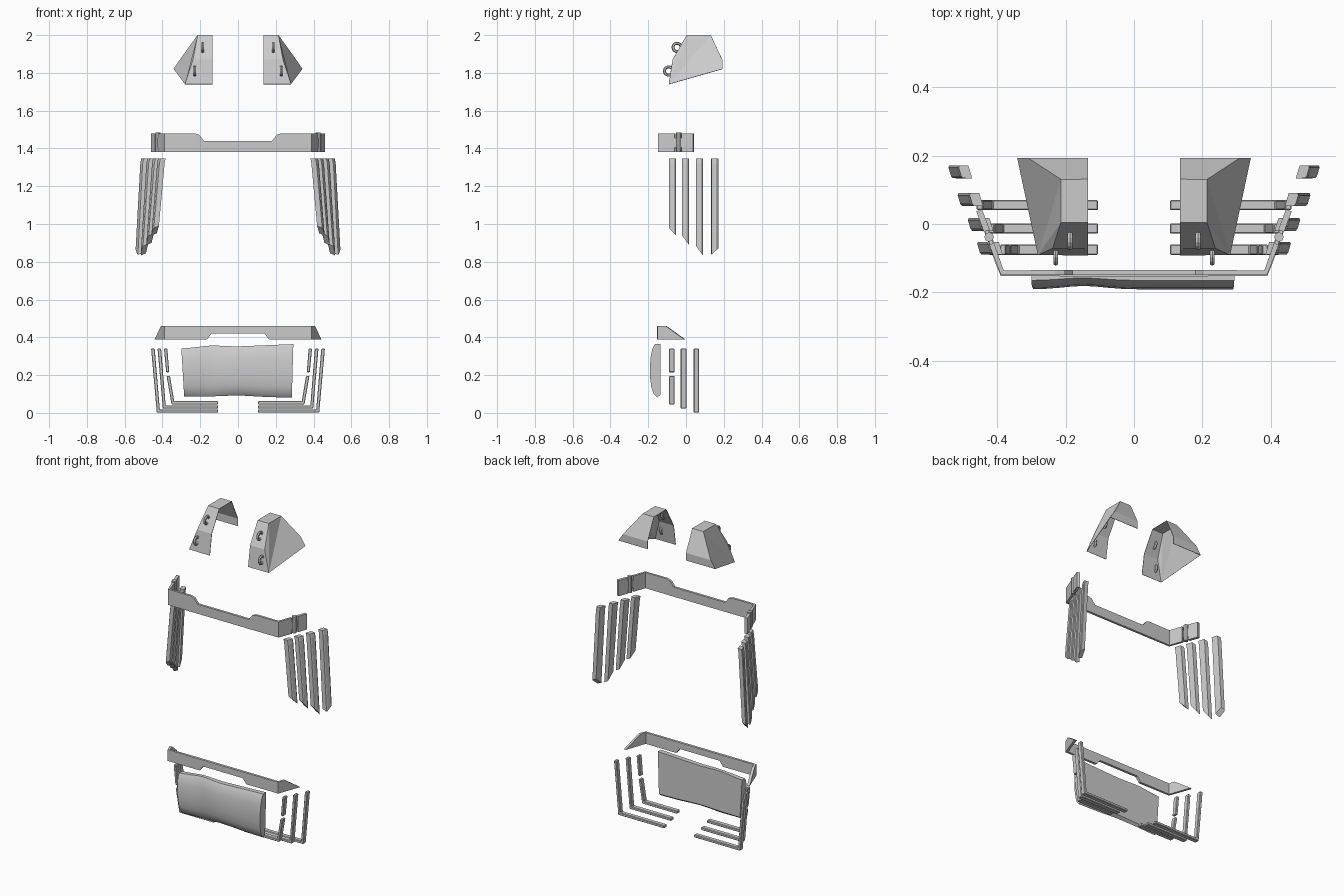
import bpy, bmesh, math
from mathutils import Vector

if "Cube" in bpy.data.objects:
    bpy.data.objects.remove(bpy.data.objects["Cube"])


def make(name, verts, faces, mirror=True, thick=0, bevel=0):
    me = bpy.data.meshes.new(name)
    bm = bmesh.new()
    vs = [bm.verts.new(v) for v in verts]
    for f in faces:
        bm.faces.new([vs[i] for i in f])
    bmesh.ops.recalc_face_normals(bm, faces=bm.faces)
    bm.to_mesh(me)
    bm.free()
    ob = bpy.data.objects.new(name, me)
    bpy.context.collection.objects.link(ob)
    if bevel:
        b = ob.modifiers.new("bevel", "BEVEL")
        b.width, b.segments = bevel, 1
    if mirror:
        ob.modifiers.new("mirror", "MIRROR")
    if thick:
        s = ob.modifiers.new("thickness", "SOLIDIFY")
        s.thickness, s.offset = thick, 0
    return ob


def loft(name, loops, **kw):
    """Closed solid through equal-length loops, capped at both ends."""
    n = len(loops[0])
    faces = [(k*n + i, k*n + (i+1) % n, (k+1)*n + (i+1) % n, (k+1)*n + i)
             for k in range(len(loops) - 1) for i in range(n)]
    faces += [tuple(range(n)), tuple(range((len(loops)-1)*n, len(loops)*n))]
    return make(name, [p for l in loops for p in l], faces, **kw)


def sheet(name, columns, **kw):
    """Strip of quads between (bottom point, top point) columns."""
    faces = [(2*i, 2*i+2, 2*i+3, 2*i+1) for i in range(len(columns) - 1)]
    return make(name, [p for c in columns for p in c], faces, **kw)


def torus(name, loc, major, minor, seg=14, sides=6):
    verts, faces = [], []
    for i in range(seg):
        a = 2*math.pi*i/seg
        for j in range(sides):
            b = 2*math.pi*j/sides
            r = major + minor*math.cos(b)
            verts.append((loc[0] + minor*math.sin(b), loc[1] + r*math.cos(a), loc[2] + r*math.sin(a)))
            i2, j2 = (i+1) % seg, (j+1) % sides
            faces.append((i*sides+j, i2*sides+j, i2*sides+j2, i*sides+j2))
    return make(name, verts, faces)


# Top guards: shells open on the inner side and underneath (outer x, y, z)
guard = [(.28, -.09, 1.74), (.237, -.07, 1.87), (.213, .005, 2.0),
         (.213, .13, 2.0), (.308, .192, 1.868), (.34, .192, 1.82)]
gv = [Vector(p) for p in guard] + [Vector((.135, p[1], p[2])) for p in guard]
make("top_guard", gv, [(i, i+1, i+7, i+6) for i in range(5)] + [(0, 1, 2), (0, 2, 3), (0, 3, 4, 5)], thick=.003)
torus("guard_ring_upper", (.187, -.047, 1.935), .022, .008)
torus("guard_ring_lower", (.229, -.092, 1.81), .022, .008)


# Upper band with a shallow notch and wrapped sides
def col(x, y, z0, z1):
    return ((x, y, z0), (x, y, z1))


def side_x(y):
    return .385 + (y + .142)*.37


sheet("upper_band", [col(0, -.142, 1.38, 1.44), col(.18, -.142, 1.38, 1.44),
                     col(.205, -.142, 1.38, 1.472), col(.23, -.142, 1.38, 1.48),
                     col(.385, -.142, 1.38, 1.48), col(side_x(-.058), -.058, 1.38, 1.48)], thick=.015)
sheet("band_end_plate", [col(side_x(y), y, 1.38, 1.48) for y in (-.02, .04)], thick=.018)
sheet("band_link", [col(side_x(y), y, 1.405, 1.455) for y in (-.06, -.018)], thick=.012)
loft("band_hinge_post", [[(side_x(-.038) + .014*math.cos(i*math.pi/4), -.038 + .014*math.sin(i*math.pi/4), z)
                          for i in range(8)] for z in (1.38, 1.485)])

# Lower band with a notch underneath and pointed ends
sheet("lower_band", [col(0, -.145, .42, .46), col(.14, -.145, .42, .46), col(.165, -.145, .388, .46),
                     col(.385, -.145, .388, .46), ((.435, -.005, .388), (.4, -.105, .46))], thick=.016)

# Long side slats: y centre, outer top x, outer bottom x, front bottom z, rear bottom z
slats = [(-.072, .428, .458, .98, .94), (-.003, .455, .485, .94, .89),
         (.07, .485, .515, .885, .835), (.151, .517, .542, .835, .87)]
for n, (y, xt, xb, zf, zr) in enumerate(slats):
    def section(x_of, z_of):
        pts = [(-.030, -.018), (-.003, -.017), (0, -.011), (0, .014), (-.004, .02), (-.030, .02)]
        return [(x_of + a + b*.3 - .004, y + b, z_of(b, a)) for a, b in pts]
    top = section(xt - .005, lambda b, a: 1.355 + (a*.6 if a > -.02 else 0) - .008)
    upper = section(xt, lambda b, a: 1.32)
    bottom = section(xb, lambda b, a: (zf + zr)/2 + (zr - zf)*b/.038 + (.012 if a < -.02 else 0))
    loft(f"long_side_slat_{n + 1}", [top, upper, bottom])


# Lower slats: outline in the xz plane, extruded along y
def prism(name, outline, y0, y1, bevel=.003):
    return loft(name, [[(x, y, z) for x, z in outline] for y in (y0, y1)], bevel=bevel)


prism("lower_slat_rear", [(.105, .002), (.43, .002), (.46, .34), (.441, .34), (.414, .019), (.105, .019)], .041, .07)
prism("lower_slat_middle", [(.105, .023), (.398, .023), (.426, .34), (.407, .34), (.383, .04), (.105, .04)], -.028, .002)
prism("lower_slat_front", [(.105, .045), (.352, .045), (.378, .195), (.36, .195), (.338, .062), (.105, .062)], -.09, -.06)
prism("lower_slat_stub", [(.364, .215), (.38, .215), (.392, .34), (.374, .34)], -.09, -.06)

# Padded front plate: D-shaped section with gently waving edges
profile = [(-.135, .1), (-.153, .086), (-.172, .105), (-.184, .14), (-.190, .19), (-.191, .24),
           (-.187, .29), (-.178, .33), (-.165, .352), (-.135, .352)]
loops = []
for k in range(17):
    t = -1 + k/8
    wave = math.exp(-((t + .5)/.28)**2)
    loop = []
    for y, z in profile:
        h = (z - .086)/.266
        half = .285 + (.015 if t < 0 else .008)*h
        top = -.010*max(0, -t - .45)/.55*1.2 + .012*max(0, t) + .005*wave
        low = .006*math.exp(-(t/.4)**2) - .005*max(0, t)
        dy = .010*wave*min(1, (-.135 - y)/.04)
        loop.append((t*half, y + dy, z + top*h + low*(1 - h)))
    loops.append(loop)
plate = loft("front_pad", loops, mirror=False)
bpy.context.view_layer.objects.active = plate
plate.select_set(True)
bpy.ops.object.shade_smooth_by_angle(angle=math.radians(42))
